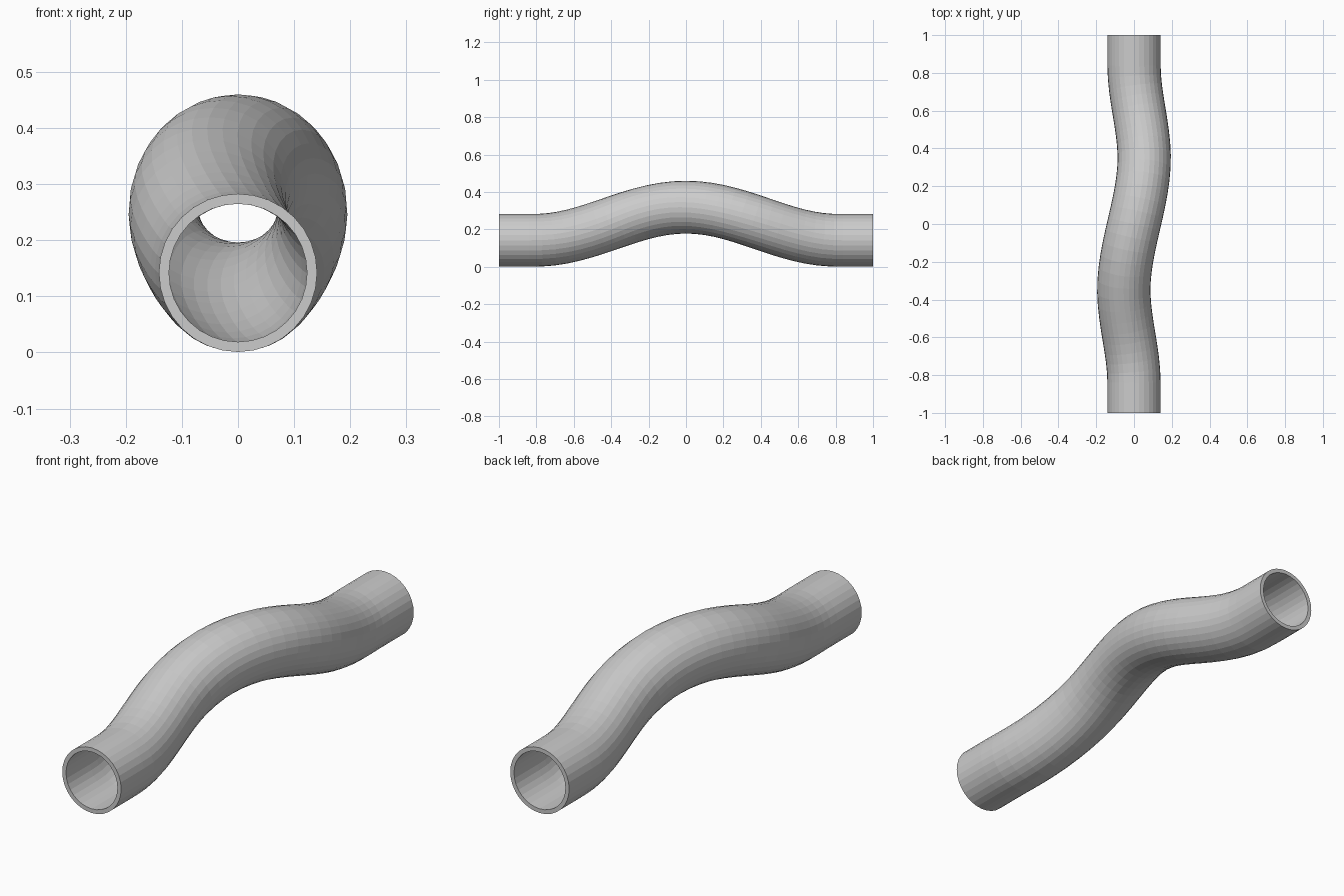
import bpy, bmesh
from math import sin, cos, pi
from mathutils import Vector

if "Cube" in bpy.data.objects:
    bpy.data.objects.remove(bpy.data.objects["Cube"])

OUTER, INNER, SIDES = 0.141, 0.123, 32
BASE, RISE, SWAY = 0.142, 0.177, 0.054


def hermite(y, y0, y1, x0, x1, m0, m1):
    h = y1 - y0
    t = (y - y0) / h
    return ((2*t**3 - 3*t**2 + 1) * x0 + (t**3 - 2*t**2 + t) * h * m0
            + (3*t**2 - 2*t**3) * x1 + (t**3 - t**2) * h * m1)


# Centre line: straight ends, a hump in z and an S-bend in x
def path(y):
    a = abs(y)
    z = BASE + (RISE * (1 + cos(pi * a / 0.81)) / 2 if a < 0.81 else 0)
    if a < 0.35:
        x = hermite(a, 0, 0.35, 0, SWAY, 0.235, 0)
    elif a < 0.84:
        x = hermite(a, 0.35, 0.84, SWAY, 0, 0, 0)
    else:
        x = 0
    return Vector((x if y > 0 else -x, y, z))


def ring(bm, y, radius):
    tangent = (path(y + 0.001) - path(y - 0.001)).normalized()
    side = tangent.cross(Vector((0, 0, 1))).normalized()
    up = side.cross(tangent)
    return [bm.verts.new(path(y) + radius * (side * cos(2*pi*i/SIDES) + up * sin(2*pi*i/SIDES)))
            for i in range(SIDES)]


# Swept pipe: outer wall, inner wall and flat end rims
half = [0.06 * i for i in range(15)] + [1.0]
stations = [-y for y in reversed(half[1:])] + half
bm = bmesh.new()
loops = [ring(bm, y, OUTER) for y in stations]
loops += [ring(bm, y, INNER) for y in reversed(stations)]
for k, a in enumerate(loops):
    b = loops[(k + 1) % len(loops)]
    for i in range(SIDES):
        j = (i + 1) % SIDES
        bm.faces.new((a[i], a[j], b[j], b[i]))
bmesh.ops.recalc_face_normals(bm, faces=bm.faces)
mesh = bpy.data.meshes.new("bent_pipe")
bm.to_mesh(mesh)
bm.free()
pipe = bpy.data.objects.new("bent_pipe", mesh)
bpy.context.collection.objects.link(pipe)
